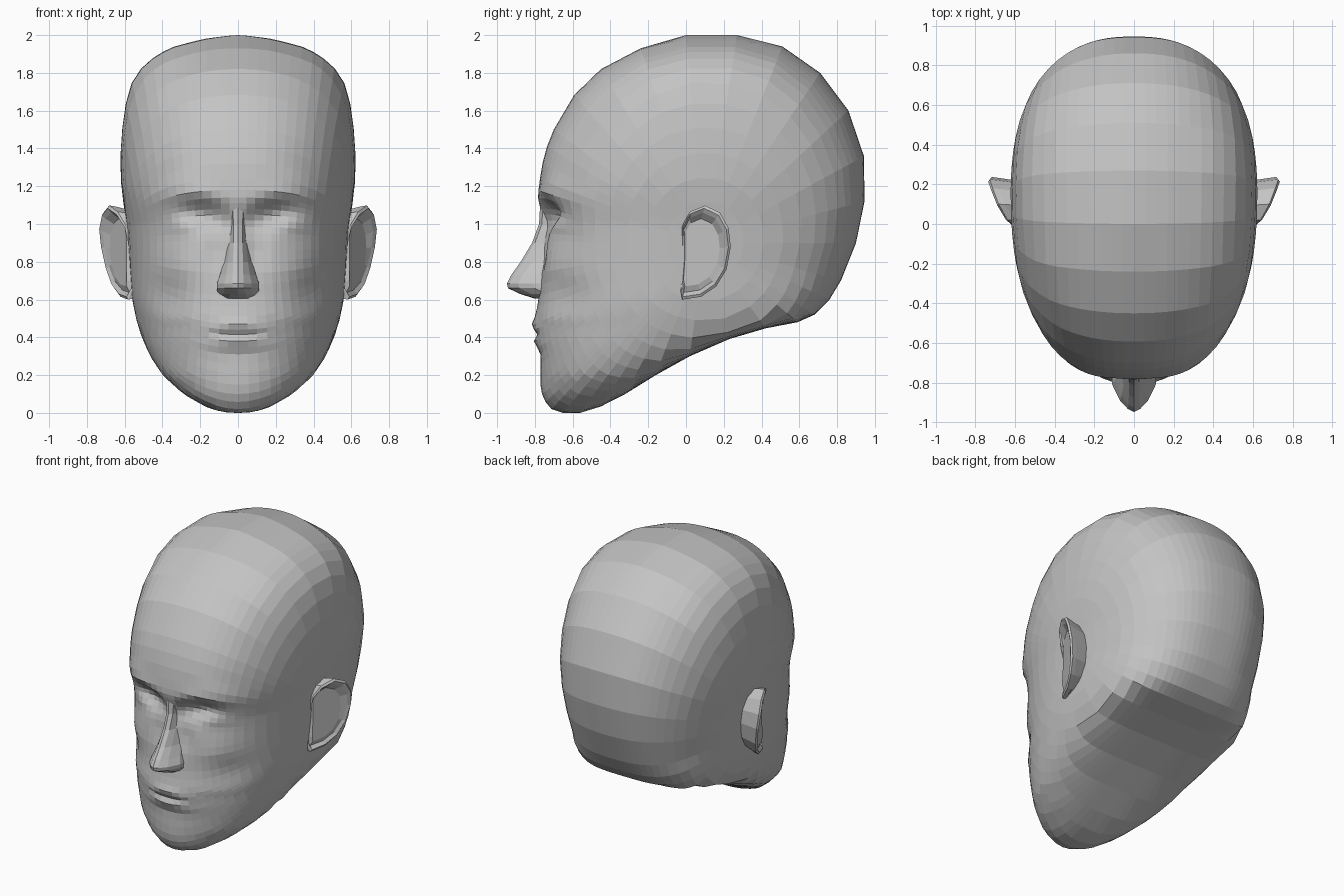
import bpy, bmesh, math

if "Cube" in bpy.data.objects:
    bpy.data.objects.remove(bpy.data.objects["Cube"])

skin = bpy.data.materials.new("plain_grey")
skin.diffuse_color = (0.55, 0.55, 0.55, 1)
skin.use_nodes = True
skin.node_tree.nodes["Principled BSDF"].inputs["Base Color"].default_value = skin.diffuse_color


def make_object(name, bm):
    bmesh.ops.recalc_face_normals(bm, faces=bm.faces[:])
    mesh = bpy.data.meshes.new(name)
    bm.to_mesh(mesh)
    bm.free()
    mesh.materials.append(skin)
    obj = bpy.data.objects.new(name, mesh)
    bpy.context.collection.objects.link(obj)
    return obj


def bridge(bm, a, b):
    n = len(a)
    for i in range(n):
        j = (i + 1) % n
        bm.faces.new((a[i], a[j], b[j], b[i]))


def lerp(table, z):
    if z <= table[0][0]:
        return table[0][1]
    for (z0, v0), (z1, v1) in zip(table, table[1:]):
        if z <= z1:
            return v0 + (v1 - v0) * (z - z0) / (z1 - z0)
    return table[-1][1]


# Head volume: half width, front, back and widest depth against height
WIDTH = [(0, .06), (.02, .15), (.1, .29), (.2, .40), (.3, .465), (.4, .51), (.5, .54), (.6, .56),
         (.8, .575), (1, .59), (1.2, .62), (1.4, .622), (1.6, .605), (1.75, .565), (1.85, .50),
         (1.93, .38), (1.98, .21), (2, .08)]
FRONT = [(0, -.65), (.02, -.71), (.05, -.735), (.1, -.75), (.2, -.765), (.35, -.785), (.5, -.80),
         (.6, -.78), (.8, -.765), (1, -.765), (1.15, -.785), (1.3, -.765), (1.4, -.74), (1.5, -.70),
         (1.6, -.65), (1.7, -.58), (1.82, -.45), (1.93, -.24), (2, 0)]
BACK = [(0, -.55), (.02, -.48), (.05, -.41), (.1, -.32), (.2, -.16), (.3, .02), (.4, .25), (.45, .43),
        (.48, .59), (.52, .68), (.6, .76), (.7, .82), (.9, .90), (1.1, .945), (1.35, .945), (1.6, .86),
        (1.8, .71), (1.94, .51), (2, .27)]
WIDEST = [(0, -.61), (.1, -.48), (.2, -.36), (.3, -.2), (.45, 0), (.6, .06), (1, .15), (2, .15)]
POWER_FRONT = [(0, 2.1), (.5, 2.25), (1, 2.4), (1.3, 2.4), (2, 2.2)]
POWER_BACK = [(0, 2.8), (.2, 3.8), (.45, 4), (.55, 3), (.75, 2.5), (1.2, 2.4), (2, 2.2)]
CENTRE = (.1, .9)


def inside(x, y, z):
    if not 0 <= z <= 2:
        return False
    cy = lerp(WIDEST, z)
    ahead = y < cy
    reach = cy - lerp(FRONT, z) if ahead else lerp(BACK, z) - cy
    n = lerp(POWER_FRONT if ahead else POWER_BACK, z)
    return (abs(x) / lerp(WIDTH, z)) ** n + (abs(y - cy) / reach) ** n < 1


# Facial relief: centre x, spread x, centre z, spread z, forward amount, arch
RELIEF = [(.19, .16, 1.04, .085, -.085, 1.4),  # eye socket
          (.27, .10, 1.0, .05, .042, .8),      # eyelid
          (.28, .18, 1.18, .05, .02, 1.4),     # brow
          (.10, .06, .87, .09, -.025, 0),      # beside nose
          (.31, .12, .77, .08, .018, 0),       # cheekbone
          (.38, .09, .62, .10, -.022, 0),      # cheek hollow
          (0, .16, .465, .03, .02, .8),        # upper lip
          (0, .15, .375, .028, .018, 0),       # lower lip
          (0, .18, .415, .014, -.008, 0),      # mouth line
          (0, .16, .30, .04, -.010, 0),        # chin crease
          (0, .17, .13, .08, .014, 0)]         # chin


def surface(tan_side, theta):
    k = 1 / math.sqrt(1 + tan_side * tan_side)
    d = (tan_side * k, math.cos(theta) * k, math.sin(theta) * k)
    lo, hi = 0, 2
    for _ in range(28):
        r = (lo + hi) / 2
        if inside(d[0] * r, CENTRE[0] + d[1] * r, CENTRE[1] + d[2] * r):
            lo = r
        else:
            hi = r
    x, y, z = d[0] * lo, CENTRE[0] + d[1] * lo, CENTRE[1] + d[2] * lo
    fade = min(1, max(0, (-y - .3) / .15))
    for x0, sx, z0, sz, amount, arch in RELIEF:
        dx = abs(x) - x0
        dz = z - z0 + arch * dx * dx
        y -= fade * amount * math.exp(-(dx / sx) ** 2 - (dz / sz) ** 2)
    return x, y, z


# Head: loops running over face, crown and underside, closing behind the ears
face_rows = [.10, .15, .21, .26, .31, .345, .38, .415, .44, .47, .51, .56, .62, .68, .74, .80, .86,
             .91, .95, .985, 1.02, 1.05, 1.08, 1.11, 1.14, 1.18, 1.24, 1.32, 1.41]
rows = [(lerp(FRONT, z), z) for z in face_rows]
rows += [(-.70, 1.5), (-.59, 1.68), (-.45, 1.82), (-.24, 1.93), (0, 2), (.27, 2), (.51, 1.94),
         (.71, 1.8), (.86, 1.6), (.945, 1.36), (.945, 1.12), (.90, .9), (.82, .7), (.76, .6), (.68, .52),
         (.59, .48), (.42, .45), (.23, .39), (.02, .3), (-.16, .2), (-.32, .1), (-.45, .03),
         (-.56, 0), (-.65, 0), (-.71, .02), (-.74, .055)]
angles = [math.atan2(z - CENTRE[1], y - CENTRE[0]) for y, z in rows]
half = [.05, .1, .155, .21, .265, .325, .39, .46, .55, .66, .8, 1, 1.3, 1.8, 2.8, 5]
columns = [-t for t in reversed(half)] + [0] + half
bm = bmesh.new()
loops = [[bm.verts.new(surface(t, a)) for a in angles] for t in columns]
for a, b in zip(loops, loops[1:]):
    bridge(bm, a, b)
for loop, side in ((loops[0], -1), (loops[-1], 1)):
    pole = bm.verts.new(surface(side * 1000, 0))
    for i in range(len(loop)):
        bm.faces.new((loop[i], loop[(i + 1) % len(loop)], pole))
make_object("head", bm)

# Nose: height, ridge depth, ridge half width, base half width
bm = bmesh.new()
sections = []
for z, tip, ridge, base in [(1.14, -.77, .03, .06), (1.0, -.778, .024, .048), (.9, -.815, .024, .06),
                            (.8, -.875, .026, .078), (.73, -.925, .028, .098), (.685, -.948, .03, .114),
                            (.66, -.942, .03, .114), (.63, -.88, .04, .112), (.605, -.80, .05, .09)]:
    side = [(base, -.66), (base * .97, min(tip + .14, -.72)), ((base + ridge) / 2, tip + .06),
            (ridge, tip + .015)]
    outline = [(-x, y) for x, y in side] + [(0, tip)] + side[::-1]
    sections.append([bm.verts.new((x, y, z)) for x, y in outline])
for a, b in zip(sections, sections[1:]):
    bridge(bm, a, b)
bm.faces.new(sections[0])
bm.faces.new(sections[-1])
make_object("nose", bm)

# Ears: rim outline lofted from the head outwards and back into a shallow dish
RIM = [(.60, -.02, .99), (.645, .02, 1.065), (.69, .10, 1.098), (.72, .18, 1.06), (.735, .225, .98),
       (.725, .237, .88), (.70, .215, .76), (.67, .16, .67), (.63, .08, .615), (.59, -.02, .60),
       (.565, -.03, .65), (.56, -.02, .8)]


def ear_ring(bm, scale, depth):
    ring = []
    for x, y, z in RIM:
        y2, z2 = .03 + (y - .03) * scale, .85 + (z - .85) * scale
        ring.append(bm.verts.new((depth(x, y2), y2, z2)))
    return ring


bm = bmesh.new()
rings = [ear_ring(bm, .88, lambda x, y: .55),
         ear_ring(bm, .98, lambda x, y: x - .04),
         ear_ring(bm, 1.0, lambda x, y: x - .008),
         ear_ring(bm, .94, lambda x, y: x),
         ear_ring(bm, .85, lambda x, y: x - .018),
         ear_ring(bm, .72, lambda x, y: .59 + .5 * max(y, 0))]
for a, b in zip(rings, rings[1:]):
    bridge(bm, a, b)
bm.faces.new(rings[0])
bm.faces.new(rings[-1])
ears = make_object("ears", bm)
ears.modifiers.new("mirror", 'MIRROR')
